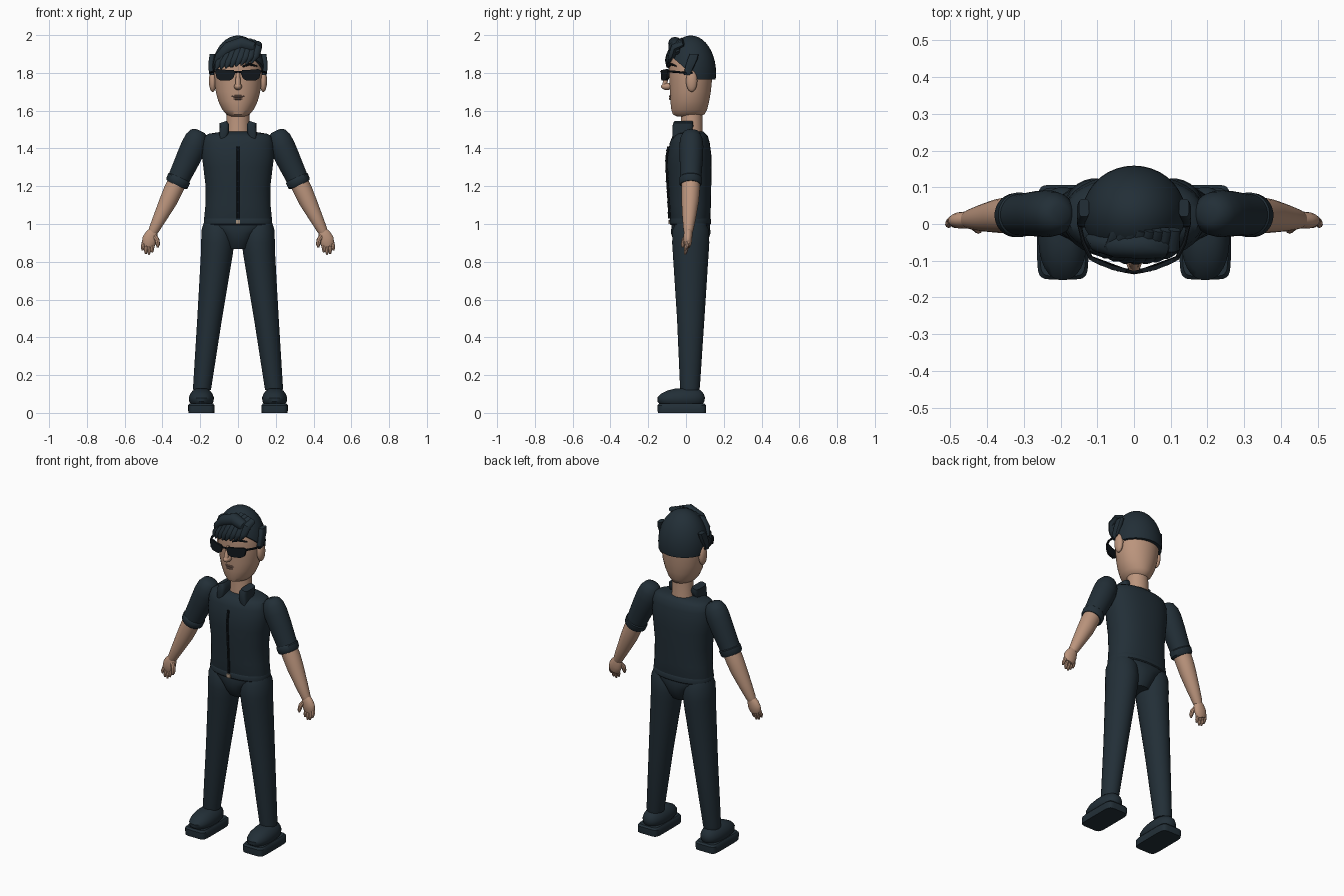
import bpy, bmesh, math
from mathutils import Vector


def material(name, rgb):
    m = bpy.data.materials.new(name)
    m.diffuse_color = (*rgb, 1)
    return m


CLOTH = material("dark slate cloth", (0.016, 0.028, 0.038))
SKIN = material("skin", (0.50, 0.30, 0.205))
BLACK = material("near black", (0.006, 0.009, 0.012))
LIP = material("muted lip", (0.22, 0.13, 0.10))
METAL = material("tan buckle", (0.40, 0.30, 0.22))


def finish(name, bm, mat, mirror=False, angle=40):
    bmesh.ops.recalc_face_normals(bm, faces=bm.faces[:])
    me = bpy.data.meshes.new(name)
    bm.to_mesh(me)
    bm.free()
    me.materials.append(mat)
    me.shade_smooth()
    me.set_sharp_from_angle(angle=math.radians(angle))
    ob = bpy.data.objects.new(name, me)
    bpy.context.collection.objects.link(ob)
    if mirror:
        ob.modifiers.new("mirror", 'MIRROR')
    return ob


def skin_rings(bm, rings):
    loops = [[bm.verts.new(p) for p in r] for r in rings]
    n = len(loops[0])
    for a, b in zip(loops, loops[1:]):
        for i in range(n):
            j = (i + 1) % n
            bm.faces.new((a[i], a[j], b[j], b[i]))
    bm.faces.new(loops[0])
    bm.faces.new(loops[-1])


def loft(name, rings, mat, n=28, p=2.0, tilt=0.0, mirror=False):
    """Rings of (x, y, z, rx, ry), superellipse power p, tilted about y."""
    out = []
    for x, y, z, rx, ry in rings:
        pts = []
        for i in range(n):
            a = 2 * math.pi * (i + 0.5) / n
            c, s = (math.copysign(abs(v) ** (2 / p), v) for v in (math.cos(a), math.sin(a)))
            pts.append((x + rx * c * math.cos(tilt), y + ry * s, z + rx * c * math.sin(tilt)))
        out.append(pts)
    bm = bmesh.new()
    skin_rings(bm, out)
    return finish(name, bm, mat, mirror)


def tube(name, path, mat, n=10, flat=1.0, mirror=False):
    """Path of (x, y, z, radius); flat squeezes the depth."""
    P = [Vector(q[:3]) for q in path]
    out = []
    for i, q in enumerate(path):
        d = (P[min(i + 1, len(P) - 1)] - P[max(i - 1, 0)]).normalized()
        u = d.cross(Vector((0, 1, 0))).normalized()
        v = d.cross(u).normalized()
        out.append([P[i] + q[3] * (u * math.cos(t) + v * flat * math.sin(t))
                    for t in (2 * math.pi * k / n for k in range(n))])
    bm = bmesh.new()
    skin_rings(bm, out)
    return finish(name, bm, mat, mirror)


def ball(name, loc, rad, mat, mirror=False, seg=20, cuts=()):
    bm = bmesh.new()
    bmesh.ops.create_uvsphere(bm, u_segments=seg, v_segments=seg // 2 + 2, radius=1)
    bmesh.ops.scale(bm, vec=rad, verts=bm.verts[:])
    bmesh.ops.translate(bm, vec=loc, verts=bm.verts[:])
    for co, no in cuts:
        r = bmesh.ops.bisect_plane(bm, geom=bm.verts[:] + bm.edges[:] + bm.faces[:],
                                   plane_co=co, plane_no=no, clear_inner=True)
        edges = [e for e in r["geom_cut"] if isinstance(e, bmesh.types.BMEdge)]
        bmesh.ops.edgeloop_fill(bm, edges=edges)
    return finish(name, bm, mat, mirror)


# Shirt body and hem band
loft("shirt", [(0, .023, 1.00, .178, .100), (0, .023, 1.03, .180, .106), (0, .022, 1.10, .173, .110),
               (0, .020, 1.20, .172, .114), (0, .018, 1.30, .184, .118), (0, .018, 1.36, .192, .117),
               (0, .020, 1.43, .190, .106), (0, .022, 1.465, .178, .094), (0, .025, 1.478, .155, .078),
               (0, .030, 1.49, .075, .06)], CLOTH, n=36, p=2.3)
loft("shirt_hem", [(0, .023, .995, .176, .104), (0, .023, 1.0, .181, .109),
                   (0, .023, 1.022, .182, .110), (0, .023, 1.03, .178, .106)], CLOTH, n=36, p=2.3)
# Front strip with small buttons and a buckle
front = [(1.03, -.088), (1.1, -.090), (1.2, -.096), (1.3, -.102), (1.36, -.101), (1.41, -.092)]
tube("front_strip", [(0, y, z, .007) for z, y in front], BLACK, n=8)
for k in range(7):
    z = 1.06 + k * .055
    y = next(a[1] + (b[1] - a[1]) * (z - a[0]) / (b[0] - a[0])
             for a, b in zip(front, front[1:]) if z <= b[0])
    ball("button", (0, y - .006, z), (.005, .004, .005), CLOTH, seg=8)
loft("buckle", [(0, -.086, 1.0, .012, .008), (0, -.086, 1.022, .012, .008)], METAL, n=8, p=6)
# Collar flaps
loft("collar", [(.078, -.045, 1.455, .020, .024), (.074, -.025, 1.48, .027, .047),
                (.072, -.016, 1.52, .026, .055), (.078, -.014, 1.54, .020, .050)],
     CLOTH, n=20, p=4, tilt=-.3, mirror=True)

# Hips, legs and shoes
loft("hips", [(0, .025, .868, .055, .065), (0, .025, .90, .068, .088), (0, .025, .95, .10, .105),
              (0, .025, .985, .16, .103), (0, .025, 1.02, .168, .098)], CLOTH, p=2.3)
loft("leg", [(.112, .025, 1.005, .070, .080), (.108, .025, .97, .085, .096), (.108, .025, .90, .088, .099),
             (.112, .025, .84, .085, .095), (.150, .025, .50, .066, .073), (.189, .021, .14, .049, .053),
             (.190, .02, .12, .047, .05)], CLOTH, mirror=True)
loft("shoe_sole", [(.194, -.022, 0, .069, .127), (.194, -.022, .018, .070, .129),
                   (.194, -.022, .04, .070, .129), (.194, -.022, .05, .062, .12)],
     CLOTH, n=28, p=7, mirror=True)
loft("shoe_upper", [(.194, -.025, .045, .055, .112), (.194, -.027, .06, .065, .125),
                    (.194, -.026, .08, .067, .127), (.194, -.02, .10, .060, .115),
                    (.194, -.01, .118, .046, .09), (.193, 0, .128, .03, .06)],
     CLOTH, p=2.3, mirror=True)

# Arms: sleeve, rolled cuff, forearm
loft("sleeve", [(.198, .028, 1.492, .025, .025), (.206, .028, 1.482, .046, .044), (.218, .028, 1.452, .062, .059),
                (.235, .028, 1.41, .068, .064), (.262, .028, 1.35, .066, .062), (.295, .026, 1.28, .061, .058),
                (.318, .025, 1.23, .058, .056)], CLOTH, tilt=.44, mirror=True)
loft("sleeve_cuff", [(.309, .025, 1.247, .058, .056), (.312, .025, 1.241, .064, .061),
                     (.323, .024, 1.215, .063, .060), (.327, .024, 1.207, .055, .054)],
     CLOTH, tilt=.44, mirror=True)
loft("forearm", [(.318, .025, 1.23, .050, .049), (.345, .024, 1.175, .050, .049), (.37, .022, 1.12, .047, .046),
                 (.41, .017, 1.04, .037, .037), (.445, .013, .97, .028, .027), (.452, .012, .955, .024, .022)],
     SKIN, tilt=.46, mirror=True)
# Hands
loft("palm", [(.449, .012, .968, .022, .02), (.456, .011, .95, .033, .023), (.467, .010, .92, .040, .023),
              (.474, .009, .895, .036, .020), (.478, .008, .88, .024, .014)], SKIN, tilt=.3, mirror=True, n=20)
for k in range(4):
    x = .447 + k * .017
    tip = (.85, .838, .842, .86)[k]
    tube("finger", [(x, .010, .91, .010), (x + .005, .005, .885, .0105), (x + .007, -.002, tip + .015, .0095),
                    (x + .007, -.005, tip, .005)], SKIN, n=8, mirror=True)
tube("thumb", [(.44, .0, .935, .012), (.428, -.010, .915, .013), (.424, -.016, .89, .011),
               (.425, -.018, .876, .005)], SKIN, n=8, mirror=True)

# Neck, head, nose, ears, mouth
loft("neck", [(0, .03, 1.46, .07, .062), (0, .03, 1.50, .061, .058), (0, .03, 1.64, .06, .058)], SKIN)
loft("head", [(0, .012, 1.570, .040, .062), (0, .014, 1.580, .062, .084), (0, .017, 1.605, .083, .095),
              (0, .020, 1.65, .105, .103), (0, .023, 1.70, .118, .109), (0, .025, 1.76, .125, .113),
              (0, .026, 1.82, .128, .116), (0, .026, 1.87, .122, .112), (0, .026, 1.92, .10, .092),
              (0, .026, 1.97, .05, .045)], SKIN, n=32)
ball("nose", (0, -.101, 1.728), (.021, .031, .019), SKIN)
tube("nose_bridge", [(0, -.088, 1.80, .010), (0, -.108, 1.76, .013), (0, -.115, 1.73, .013)], SKIN)
ball("ear", (.134, .030, 1.757), (.020, .030, .058), SKIN, mirror=True)
for z, w in ((1.676, .036), (1.663, .026)):
    tube("lip", [(-w, -.076, z, .003), (-w / 2, -.083, z, .006), (0, -.085, z, .006),
                 (w / 2, -.083, z, .006), (w, -.076, z, .003)], LIP, n=8)
tube("eyebrow", [(.025, -.089, 1.834, .005), (.06, -.080, 1.846, .007), (.10, -.052, 1.836, .004)],
     BLACK, n=8, mirror=True)

# Sunglasses: curved lenses, bridge and side arms
outline = [(.014, 1.80), (.022, 1.814), (.06, 1.816), (.108, 1.82), (.122, 1.812),
           (.113, 1.772), (.095, 1.76), (.045, 1.76), (.026, 1.77)]
bm = bmesh.new()
skin_rings(bm, [[(x, -.134 + 2.5 * x * x + d, z) for x, z in outline] for d in (0, .012)])
finish("lens", bm, BLACK, mirror=True, angle=30)
tube("glasses_bridge", [(-.025, -.128, 1.803, .005), (0, -.132, 1.806, .005), (.025, -.128, 1.803, .005)],
     BLACK, n=8)
tube("glasses_arm", [(.118, -.092, 1.808, .006), (.138, -.05, 1.805, .006), (.149, 0, 1.80, .006),
                     (.146, .035, 1.798, .006)], BLACK, n=8, mirror=True)

# Hair: cap with a sloped front edge, sideburns
ball("hair_cap", (0, .026, 1.80), (.141, .133, .198), CLOTH, seg=36,
     cuts=[((0, .05, 1.765), (0, 0, 1)), ((0, .05, 1.775), (0, .66, .75))])
loft("sideburn", [(.139, .006, 1.79, .013, .016), (.143, .015, 1.82, .013, .022),
                  (.141, .034, 1.87, .014, .027), (.136, .044, 1.90, .014, .024)],
     CLOTH, n=12, p=4, mirror=True)
# Swept fringe strands, from the right part down to the left
for k in range(8):
    t = k / 7
    x0, x1 = -.055 + .155 * t, -.112 + .19 * t
    z1 = 1.815 + .035 * t
    y1 = -.102 + 2.4 * x1 * x1
    tube("fringe_strand", [(x0 + .01, -.015, 1.955 + .02 * math.sin(math.pi * t), .018),
                           (x0, -.062, 1.935 + .012 * math.sin(math.pi * t), .027),
                           ((x0 + x1) / 2, y1 + .012, (z1 + 1.93) / 2, .025),
                           (x1 + .006, y1 + .004, z1 + .03, .018), (x1 - .008, y1, z1, .004)],
         CLOTH, n=10, flat=.75)
# Large tuft crossing the top of the fringe
tube("fringe_tuft", [(.105, -.045, 1.905, .012), (.075, -.062, 1.935, .032), (.02, -.058, 1.955, .036),
                     (-.05, -.058, 1.93, .034), (-.10, -.05, 1.88, .026), (-.125, -.036, 1.845, .008)],
     CLOTH, n=12)
